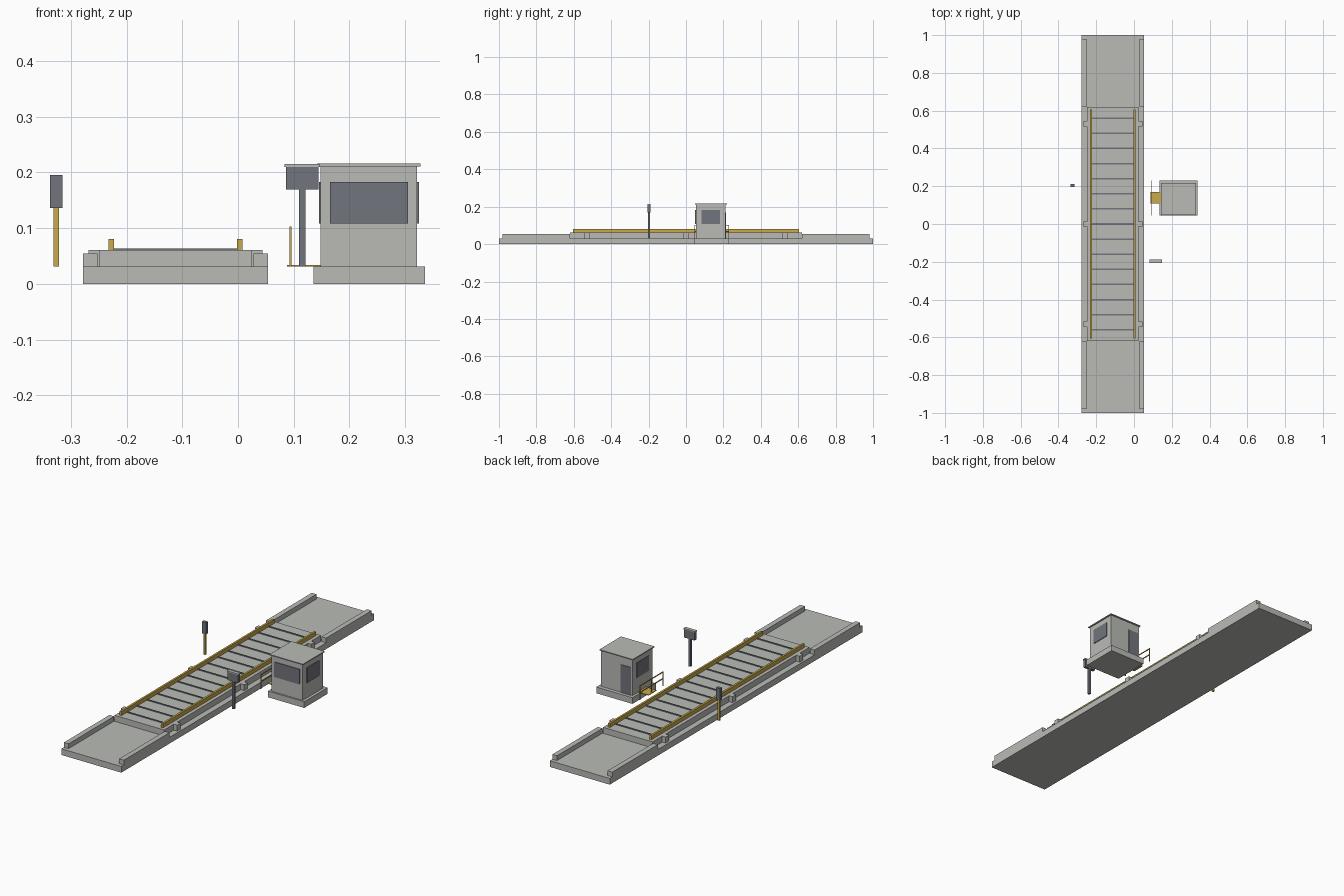
import bpy, bmesh

cube = bpy.data.objects.get("Cube")
if cube:
    bpy.data.objects.remove(cube, do_unlink=True)


def material(name, r, g, b):
    m = bpy.data.materials.new(name)
    m.use_nodes = True
    m.diffuse_color = (r, g, b, 1)
    m.node_tree.nodes["Principled BSDF"].inputs["Base Color"].default_value = (r, g, b, 1)
    return m


concrete = material("concrete_grey", 0.49, 0.50, 0.47)
yellow = material("safety_yellow", 0.58, 0.40, 0.07)
dark = material("dark_slate", 0.17, 0.178, 0.205)


def box(name, mat, x, y, z):
    """Axis-aligned box from (low, high) ranges."""
    bm = bmesh.new()
    bmesh.ops.create_cube(bm, size=1)
    for v in bm.verts:
        v.co = [lo + (c + 0.5) * (hi - lo) for c, (lo, hi) in zip(v.co, (x, y, z))]
    me = bpy.data.meshes.new(name)
    bm.to_mesh(me)
    bm.free()
    me.materials.append(mat)
    ob = bpy.data.objects.new(name, me)
    bpy.context.collection.objects.link(ob)
    return ob


def span(centre, half):
    return (centre - half, centre + half)


MID = -0.112      # centre line of the weighbridge
GROUND = 0.031    # top of the foundations
DECK = 0.061      # top of the weighing deck

# Foundation and raised deck
box("foundation_slab", concrete, span(MID, 0.166), (-1, 1), (0, GROUND))
box("weigh_deck", concrete, span(MID, 0.137), (-0.62, 0.62), (GROUND, DECK))

# Kerbs, load cell housings and guide rails on both sides
for side, label in ((-1, "right"), (1, "left")):
    for end, place in ((-1, "front"), (1, "back")):
        box(f"kerb_{label}_{place}", concrete, span(MID + side * 0.153, 0.013),
            sorted((end * 0.62, end * 0.98)), (GROUND, 0.055))
    for i in (-1, 0, 1):
        box(f"load_cell_housing_{label}", concrete, span(MID + side * 0.146, 0.01),
            span(i * 0.53, 0.014), (GROUND, DECK))
    box(f"guide_rail_{label}", yellow, span(MID + side * 0.115, 0.005),
        (-0.605, 0.605), (DECK, 0.081))

# Cross strips on the deck
for i in range(-7, 8):
    box("deck_strip", dark, span(MID, 0.11), span(i * 0.08, 0.004), (DECK, 0.064))

# Control booth
box("booth_base", concrete, (0.135, 0.335), (0.045, 0.231), (0, GROUND))
box("booth_walls", concrete, (0.148, 0.321), (0.053, 0.212), (GROUND, 0.211))
box("booth_roof", concrete, (0.142, 0.327), (0.047, 0.218), (0.211, 0.216))
PANE = (0.108, 0.183)
box("front_window", dark, (0.165, 0.305), (0.049, 0.053), PANE)
box("left_window", dark, (0.321, 0.325), (0.084, 0.181), PANE)
box("right_window", dark, (0.145, 0.148), (0.084, 0.181), PANE)
box("booth_door", dark, (0.155, 0.213), (0.212, 0.215), (GROUND, 0.17))

# Entry step and handrail
box("entry_step", yellow, (0.088, 0.148), (0.108, 0.17), (GROUND, 0.034))
for y in (0.047, 0.138, 0.229):
    box("handrail_post", yellow, span(0.094, 0.002), span(y, 0.002), (GROUND, 0.103))
for z in (0.068, 0.101):
    box("handrail_bar", yellow, span(0.094, 0.002), (0.045, 0.231), span(z, 0.002))

# Weight display on a post
box("display_post", dark, span(0.115, 0.006), span(-0.198, 0.006), (GROUND, 0.17))
box("display_panel", dark, span(0.115, 0.029), span(-0.198, 0.007), (0.169, 0.21))
box("display_visor", concrete, span(0.115, 0.032), span(-0.198, 0.009), (0.21, 0.215))

# Signal light on a post
box("signal_post", yellow, span(-0.326, 0.005), span(0.204, 0.005), (GROUND, 0.136))
box("signal_head", dark, span(-0.326, 0.011), span(0.204, 0.008), (0.136, 0.195))
